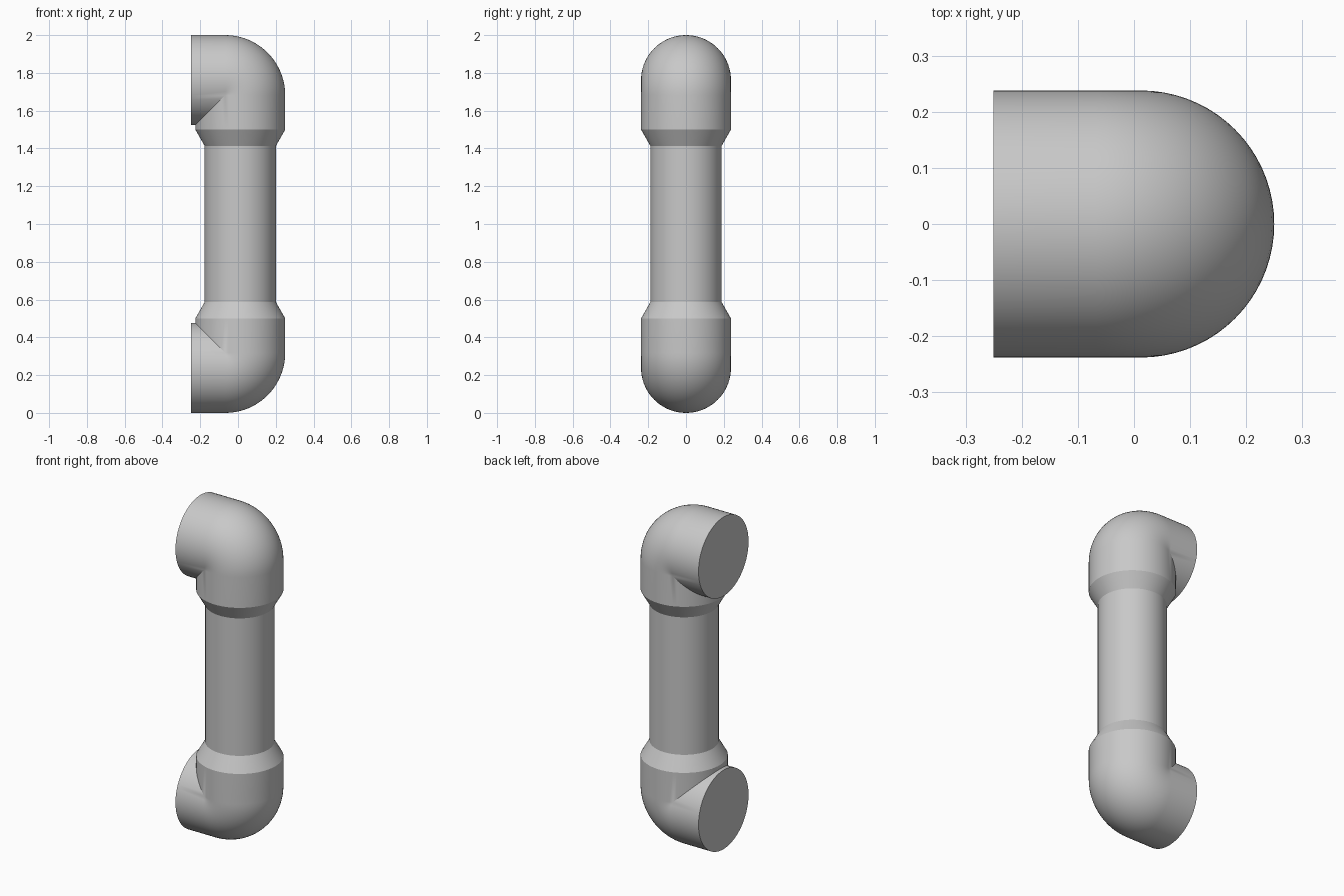
import bpy, bmesh
from math import sin, cos, pi, radians

cube = bpy.data.objects.get("Cube")
if cube:
    bpy.data.objects.remove(cube)

SIDES = 72
BEND_STEPS = 20
AXIS_X = 0.012          # centre line of the upright pipe
FITTING_R = 0.238
PIPE_R = 0.189
BEND_R = 0.08           # centre-line radius of the elbow bend
PIVOT_X = AXIS_X - BEND_R
PIVOT_Z = 2 - FITTING_R - BEND_R

grey = bpy.data.materials.new("pipe grey")
grey.use_nodes = True
colour = (0.58, 0.58, 0.58, 1)
grey.diffuse_color = colour
grey.node_tree.nodes["Principled BSDF"].inputs["Base Color"].default_value = colour


def finish(name, bm):
    bmesh.ops.remove_doubles(bm, verts=bm.verts, dist=0.0001)
    bmesh.ops.recalc_face_normals(bm, faces=bm.faces)
    mesh = bpy.data.meshes.new(name)
    bm.to_mesh(mesh)
    bm.free()
    mesh.materials.append(grey)
    obj = bpy.data.objects.new(name, mesh)
    bpy.context.collection.objects.link(obj)
    bpy.ops.object.select_all(action='DESELECT')
    obj.select_set(True)
    bpy.context.view_layer.objects.active = obj
    bpy.ops.object.shade_smooth_by_angle(angle=radians(25))
    return obj


def circle(radius):
    """Section points as (offset away from the bend pivot, y)."""
    turns = [2 * pi * i / SIDES for i in range(SIDES)]
    return [(radius * cos(a), radius * sin(a)) for a in turns]


def bend_point(d, y, angle):
    """Outer side swings round the pivot, inner side meets in a mitre."""
    if d < 0:
        return (PIVOT_X + d, y, PIVOT_Z + d)
    return (PIVOT_X + d * sin(angle), y, PIVOT_Z + d * cos(angle))


def elbow(name, flip):
    section = circle(FITTING_R)
    # Flat mouth of the side opening
    rings = [[(-0.25, y, PIVOT_Z + BEND_R + d) for d, y in section]]
    # Bend
    for k in range(BEND_STEPS + 1):
        angle = k / BEND_STEPS * pi / 2
        rings.append([bend_point(BEND_R + d, y, angle) for d, y in section])
    # Straight collar and taper down to the pipe
    for radius, z in ((FITTING_R, 1.5), (PIPE_R, 1.414)):
        rings.append([(AXIS_X + d, y, z) for d, y in circle(radius)])

    bm = bmesh.new()
    loops = [[bm.verts.new((x, y, 2 - z if flip else z)) for x, y, z in ring]
             for ring in rings]
    for low, high in zip(loops, loops[1:]):
        for i in range(SIDES):
            j = (i + 1) % SIDES
            bm.faces.new((low[i], low[j], high[j], high[i]))
    bm.faces.new(loops[0])
    bm.faces.new(loops[-1])
    return finish(name, bm)


# Upper and lower elbows, both opening to the same side
elbow("upper_elbow", False)
elbow("lower_elbow", True)

# Upright pipe between the two fittings
bm = bmesh.new()
bmesh.ops.create_cone(bm, cap_ends=True, segments=SIDES,
                      radius1=PIPE_R, radius2=PIPE_R, depth=0.828)
bmesh.ops.translate(bm, verts=bm.verts, vec=(AXIS_X, 0, 1))
finish("upright_pipe", bm)
